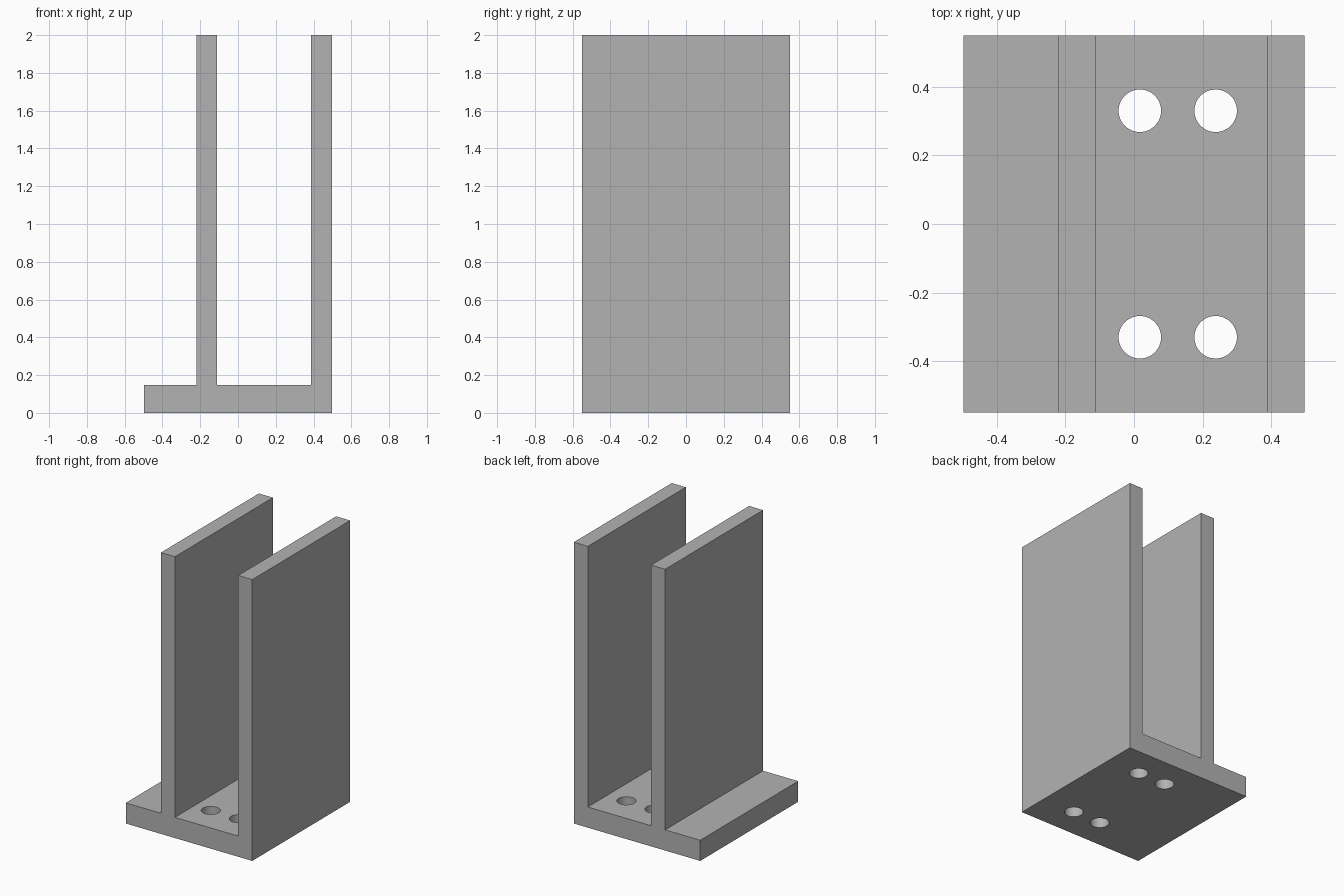
import bpy
import bmesh

cube = bpy.data.objects.get("Cube")
if cube:
    bpy.data.objects.remove(cube, do_unlink=True)

HALF_DEPTH = 0.55
LEFT, RIGHT = -0.497, 0.497
BASE_TOP, TOP = 0.147, 2.0
WALL = 0.11
INNER_WALL = -0.221

# Single plain grey
grey = bpy.data.materials.new("plain grey")
grey.use_nodes = True
colour = (0.45, 0.45, 0.45, 1)
grey.diffuse_color = colour
grey.node_tree.nodes["Principled BSDF"].inputs["Base Color"].default_value = colour


def add_object(name, bm):
    bmesh.ops.recalc_face_normals(bm, faces=bm.faces)
    mesh = bpy.data.meshes.new(name)
    bm.to_mesh(mesh)
    bm.free()
    mesh.materials.append(grey)
    obj = bpy.data.objects.new(name, mesh)
    bpy.context.collection.objects.link(obj)
    return obj


# Bracket: base plate with two upright walls, extruded from one profile
profile = [
    (LEFT, 0), (RIGHT, 0), (RIGHT, TOP), (RIGHT - WALL, TOP),
    (RIGHT - WALL, BASE_TOP), (INNER_WALL + WALL, BASE_TOP),
    (INNER_WALL + WALL, TOP), (INNER_WALL, TOP),
    (INNER_WALL, BASE_TOP), (LEFT, BASE_TOP),
]
bm = bmesh.new()
face = bm.faces.new([bm.verts.new((x, -HALF_DEPTH, z)) for x, z in profile])
extruded = bmesh.ops.extrude_face_region(bm, geom=[face])["geom"]
bmesh.ops.translate(bm, vec=(0, 2 * HALF_DEPTH, 0),
                    verts=[v for v in extruded if isinstance(v, bmesh.types.BMVert)])
bracket = add_object("bracket", bm)

# Four bolt holes through the base plate
bm = bmesh.new()
for x in (0.017, 0.238):
    for y in (-0.33, 0.33):
        hole = bmesh.ops.create_cone(bm, cap_ends=True, segments=48,
                                     radius1=0.062, radius2=0.062, depth=0.4)
        bmesh.ops.translate(bm, verts=hole["verts"], vec=(x, y, BASE_TOP / 2))
cutter = add_object("bolt_hole_cutter", bm)
cutter.hide_render = True

drill = bracket.modifiers.new("bolt holes", "BOOLEAN")
drill.operation = "DIFFERENCE"
drill.solver = "EXACT"
drill.object = cutter

# Bake the holes, then drop the cutter
bpy.ops.object.select_all(action="DESELECT")
bpy.context.view_layer.objects.active = bracket
bracket.select_set(True)
bpy.ops.object.modifier_apply(modifier=drill.name)
bpy.data.objects.remove(cutter, do_unlink=True)

# Round hole walls, crisp edges
bpy.ops.object.shade_smooth_by_angle()
